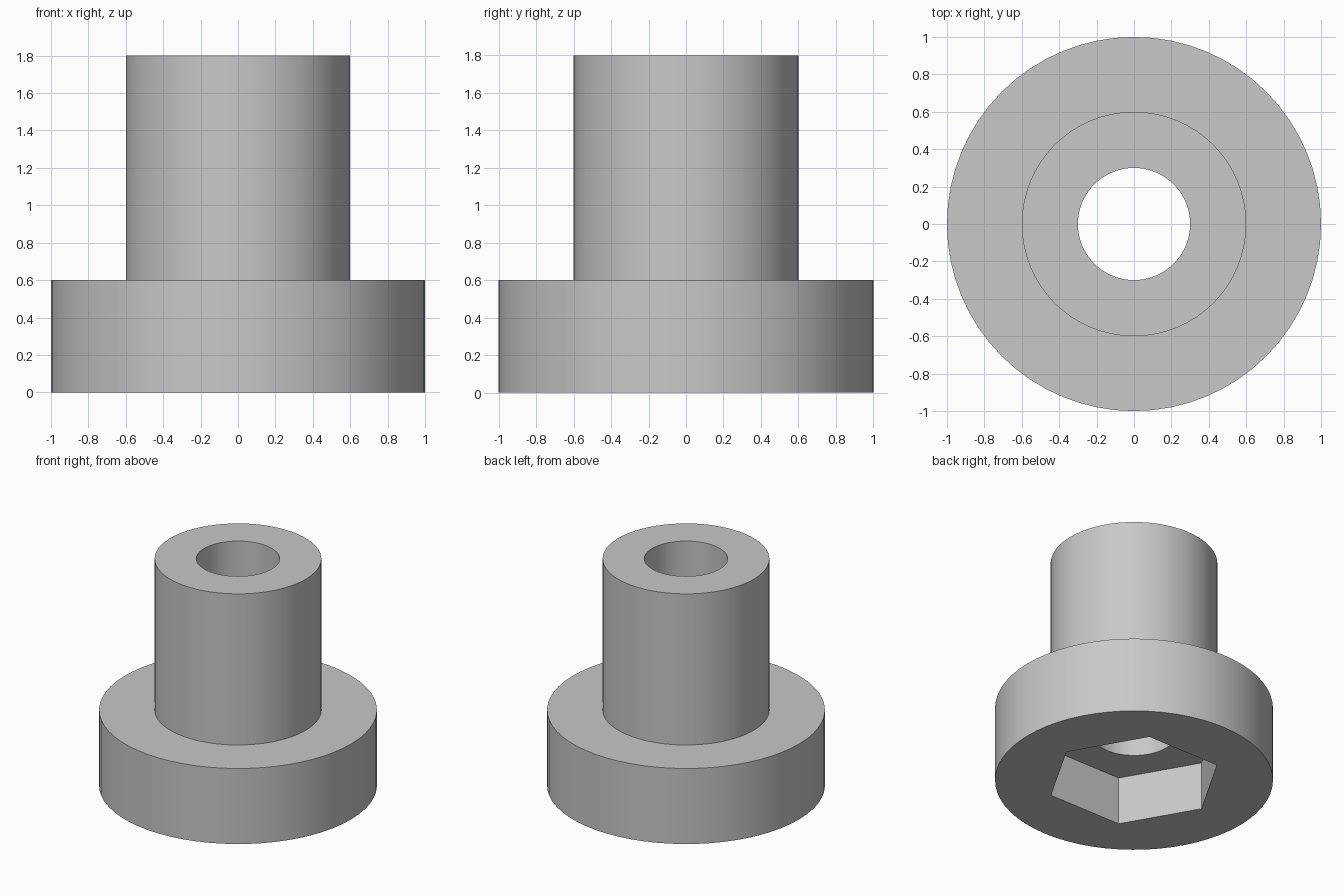
import bpy
import bmesh
from math import cos, sin, tau, radians

if "Cube" in bpy.data.objects:
    bpy.data.objects.remove(bpy.data.objects["Cube"], do_unlink=True)

SEGMENTS = 64
HEX_RADIUS = 0.635
POCKET_DEPTH = 0.38

grey = bpy.data.materials.new("plain grey")
grey.use_nodes = True
colour = (0.58, 0.58, 0.58, 1)
grey.diffuse_color = colour
grey.node_tree.nodes["Principled BSDF"].inputs["Base Color"].default_value = colour

bm = bmesh.new()


def ring(radius, z, sides=SEGMENTS):
    """Closed loop of vertices around the z axis."""
    return [bm.verts.new((radius * cos(tau * i / sides),
                          radius * sin(tau * i / sides), z))
            for i in range(sides)]


def band(a, b):
    """Quads joining two loops with the same number of sides."""
    n = len(a)
    for i in range(n):
        j = (i + 1) % n
        bm.faces.new((a[i], a[j], b[j], b[i]))


def flat_ring(a, b):
    """Flat face between two loops with different numbers of sides."""
    edges = []
    for loop in (a, b):
        for v, w in zip(loop, loop[1:] + loop[:1]):
            edges.append(bm.edges.get((v, w)) or bm.edges.new((v, w)))
    bmesh.ops.triangle_fill(bm, edges=edges, use_beauty=True)


# Flange, stem and bore, from the underside rim up and down the hole
turned = [ring(r, z) for r, z in (
    (1, 0), (1, 0.6), (0.6, 0.6), (0.6, 1.8), (0.3, 1.8), (0.3, POCKET_DEPTH))]
for lower, upper in zip(turned, turned[1:]):
    band(lower, upper)

# Hexagonal nut pocket in the underside
hex_mouth = ring(HEX_RADIUS, 0, 6)
hex_floor = ring(HEX_RADIUS, POCKET_DEPTH, 6)
band(hex_mouth, hex_floor)
flat_ring(turned[0], hex_mouth)
flat_ring(hex_floor, turned[-1])

bmesh.ops.recalc_face_normals(bm, faces=bm.faces[:])
mesh = bpy.data.meshes.new("flanged_bushing")
bm.to_mesh(mesh)
bm.free()
mesh.materials.append(grey)

bushing = bpy.data.objects.new("flanged_bushing", mesh)
bpy.context.collection.objects.link(bushing)
bpy.ops.object.select_all(action="DESELECT")
bushing.select_set(True)
bpy.context.view_layer.objects.active = bushing
bpy.ops.object.shade_smooth_by_angle(angle=radians(30))
